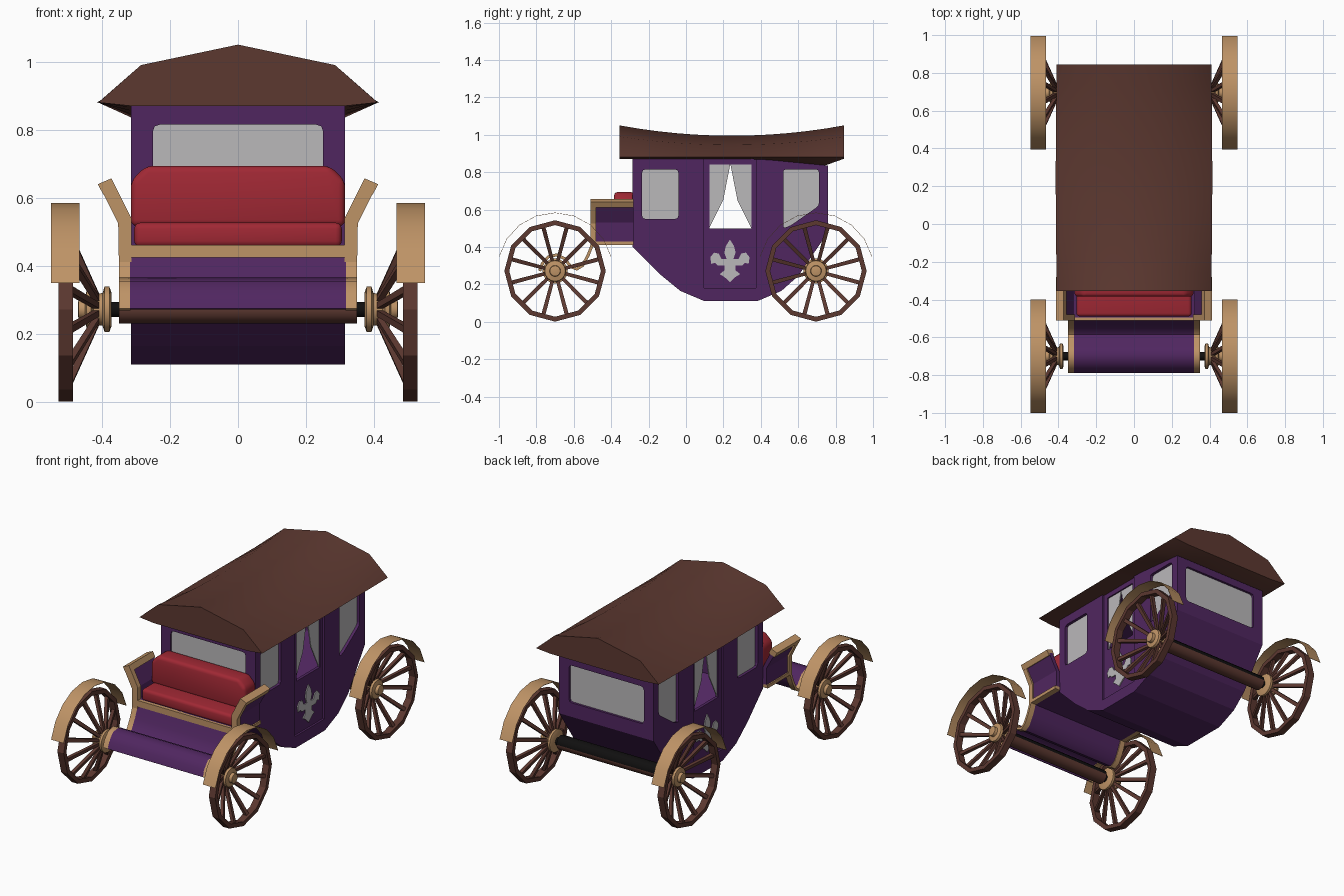
import bpy, bmesh, math
from mathutils import Vector

if "Cube" in bpy.data.objects:
    bpy.data.objects.remove(bpy.data.objects["Cube"])


def material(name, r, g, b):
    m = bpy.data.materials.new(name)
    lin = [((c / 255 + 0.055) / 1.055) ** 2.4 if c > 10 else c / 255 / 12.92 for c in (r, g, b)]
    m.diffuse_color = (*lin, 1)
    m.use_nodes = True
    m.node_tree.nodes["Principled BSDF"].inputs["Base Color"].default_value = m.diffuse_color
    return m


PURPLE = material("purple paint", 80, 38, 96)
BROWN = material("dark brown wood", 92, 56, 48)
TAN = material("tan wood", 190, 147, 102)
RED = material("red cushion", 160, 40, 52)
GREY = material("pale grey glass", 186, 184, 186)
BLACK = material("black iron", 16, 15, 15)


def finish(bm, name, mat, smooth=False):
    bmesh.ops.recalc_face_normals(bm, faces=bm.faces[:])
    me = bpy.data.meshes.new(name)
    bm.to_mesh(me)
    bm.free()
    ob = bpy.data.objects.new(name, me)
    bpy.context.collection.objects.link(ob)
    me.materials.append(mat)
    if smooth:
        bpy.ops.object.select_all(action='DESELECT')
        ob.select_set(True)
        bpy.context.view_layer.objects.active = ob
        bpy.ops.object.shade_smooth_by_angle(angle=math.radians(40))
    return ob


def loft(bm, rings, wrap=False):
    """Skin closed rings of points; wrap joins the last ring to the first."""
    vs = [[bm.verts.new(p) for p in r] for r in rings]
    n, k = len(vs[0]), len(vs)
    for i in range(k if wrap else k - 1):
        a, b = vs[i], vs[(i + 1) % k]
        for j in range(n):
            bm.faces.new((a[j], a[(j + 1) % n], b[(j + 1) % n], b[j]))
    if not wrap:
        bm.faces.new(vs[0])
        bm.faces.new(vs[-1])


def prism(name, pts, axis, a, b, mat):
    """Extrude a profile along x (points y,z) or y (points x,z)."""
    bm = bmesh.new()
    put = (lambda p, t: (t, p[0], p[1])) if axis == 'x' else (lambda p, t: (p[0], t, p[1]))
    loft(bm, [[put(p, t) for p in pts] for t in (a, b)])
    return finish(bm, name, mat)


def rect(a0, a1, b0, b1):
    return [(a0, b0), (a1, b0), (a1, b1), (a0, b1)]


def rounded(pts, r=0.02):
    out = []
    for i, p in enumerate(pts):
        p, q, s = Vector(p), Vector(pts[i - 1]), Vector(pts[(i + 1) % len(pts)])
        u, v = (q - p).normalized() * r, (s - p).normalized() * r
        out += [p + u, p + (u + v) * 0.25, p + v]
    return [tuple(p) for p in out]


def band(name, path, x0, x1, t, mat, smooth=False):
    """Thin strip following a y,z path."""
    bm, rings = bmesh.new(), []
    for i, p in enumerate(path):
        a, b = path[max(i - 1, 0)], path[min(i + 1, len(path) - 1)]
        d = Vector((b[0] - a[0], b[1] - a[1])).normalized() * t
        q = (p[0] - d.y, p[1] + d.x)
        rings.append([(x0, *p), (x1, *p), (x1, *q), (x0, *q)])
    loft(bm, rings)
    return finish(bm, name, mat, smooth)


def circle(x, r, y, z, n=12):
    return [(x, y + r * math.cos(2 * math.pi * i / n), z + r * math.sin(2 * math.pi * i / n)) for i in range(n)]


# Hollow coach body with window openings and recessed doors
body_pts = [(-0.285, 0.88), (-0.285, 0.40), (-0.14, 0.255), (-0.03, 0.165), (0.10, 0.11), (0.38, 0.11),
            (0.51, 0.165), (0.60, 0.245), (0.76, 0.48), (0.76, 0.835), (0.40, 0.88)]
inner = [(0.2375 + (y - 0.2375) * 0.94, 0.5 + (z - 0.5) * 0.93) for y, z in body_pts]
body = prism("coach_body", body_pts, 'x', -0.315, 0.315, PURPLE)
front_win = rounded(rect(-0.235, -0.04, 0.55, 0.815))
rear_win = rounded([(0.52, 0.50), (0.56, 0.515), (0.71, 0.62), (0.71, 0.815), (0.52, 0.815)], 0.015)
end_win = rounded(rect(-0.25, 0.25, 0.57, 0.815))
back_win = rounded(rect(-0.25, 0.25, 0.565, 0.79))
door = rect(0.095, 0.375, 0.18, 0.872)
cuts = [(inner, 'x', -0.285, 0.285), (door, 'x', 0.303, 0.4), (door, 'x', -0.4, -0.303),
        (front_win, 'x', -0.5, 0.5), (rear_win, 'x', -0.5, 0.5), (rect(0.125, 0.35, 0.50, 0.84), 'x', -0.5, 0.5),
        (end_win, 'y', -0.4, -0.1), (back_win, 'y', 0.6, 0.9)]
cutters = []
for pts, axis, a, b in cuts:
    c = prism("cutter", pts, axis, a, b, PURPLE)
    c.hide_render = True
    m = body.modifiers.new("cut", 'BOOLEAN')
    m.operation, m.object, m.solver = 'DIFFERENCE', c, 'EXACT'
    cutters.append(c)
bpy.context.view_layer.update()
body.data = bpy.data.meshes.new_from_object(body.evaluated_get(bpy.context.evaluated_depsgraph_get()))
body.modifiers.clear()
for c in cutters:
    bpy.data.objects.remove(c)

# Front and back window panes
prism("front_window", rect(-0.26, 0.26, 0.56, 0.825), 'y', -0.276, -0.268, GREY)
prism("back_window", rect(-0.26, 0.26, 0.555, 0.80), 'y', 0.738, 0.746, GREY)

# Side panes, curtains and door ornaments
half = [(0, 0.44), (0.022, 0.405), (0.03, 0.37), (0.018, 0.335), (0.045, 0.335), (0.06, 0.365), (0.085, 0.37),
        (0.105, 0.345), (0.10, 0.31), (0.08, 0.315), (0.065, 0.30), (0.03, 0.30), (0.03, 0.275), (0.055, 0.255),
        (0.03, 0.24), (0, 0.212)]
ornament = [(0.235 + y, z) for y, z in half] + [(0.235 - y, z) for y, z in half[-2:0:-1]]
for s, side in ((1, "right"), (-1, "left")):
    prism(side + "_front_pane", front_win, 'x', s * 0.290, s * 0.298, GREY)
    prism(side + "_rear_pane", rear_win, 'x', s * 0.290, s * 0.298, GREY)
    for k in (-1, 1):
        curtain = [(0, 0.845), (0.038, 0.65), (0.113, 0.50), (0.118, 0.50), (0.118, 0.845)]
        prism(side + "_curtain", [(0.237 + k * y, z) for y, z in curtain], 'x', s * 0.289, s * 0.295, GREY)
    prism(side + "_door_ornament", ornament, 'x', s * 0.302, s * 0.309, GREY)

# Sagging roof
bm, rings = bmesh.new(), []
for i in range(13):
    y = -0.355 + 0.1 * i
    sag = 0.055 * (1 - ((y - 0.245) / 0.6) ** 2)
    low = 0.87 if y < 0.4 else 0.87 - 0.035 * min((y - 0.4) / 0.36, 1)
    if i == 12:
        low = 0.872
    ex = 0.41 + 0.005 * (1 - abs(y - 0.245) / 0.6)
    rings.append([(x, y, z) for x, z in ((-ex, 0.88), (-0.285, 0.99 - sag * 0.8), (0, 1.05 - sag),
                                         (0.285, 0.99 - sag * 0.8), (ex, 0.88), (0.315, low), (-0.315, low))])
loft(bm, rings)
finish(bm, "roof", BROWN, True)

# Driver's bench: base, front rail, flared sides with tan frames
prism("bench_base", rect(-0.32, 0.32, 0.41, 0.462), 'y', -0.495, -0.28, PURPLE)
prism("bench_front_rail", rect(-0.35, 0.35, 0.425, 0.462), 'y', -0.51, -0.49, TAN)
for s, side in ((1, "right"), (-1, "left")):
    def strip(name, prof, a, b, mat):
        prism(side + name, [(s * x, z) for x, z in prof], 'y', a, b, mat)
    strip("_bench_panel", [(0.32, 0.42), (0.342, 0.42), (0.342, 0.53), (0.395, 0.625), (0.37, 0.635), (0.32, 0.535)],
          -0.49, -0.28, PURPLE)
    strip("_bench_front_frame", [(0.313, 0.41), (0.35, 0.41), (0.352, 0.525), (0.41, 0.64), (0.372, 0.657),
                                 (0.313, 0.54)], -0.51, -0.48, TAN)
    strip("_bench_arm", [(0.357, 0.625), (0.396, 0.61), (0.412, 0.64), (0.372, 0.657)], -0.51, -0.28, TAN)
    strip("_bench_bottom_frame", rect(0.315, 0.35, 0.41, 0.43), -0.50, -0.28, TAN)


# Padded cushions
def cushion(name, prof, y0, y1, r):
    bm = bmesh.new()
    loft(bm, [[(x, y, z) for x, z in prof] for y in (y0, y1)])
    bmesh.ops.bevel(bm, geom=bm.edges[:], offset=r, segments=3, profile=0.5, affect='EDGES')
    finish(bm, name, RED, True)


cushion("seat_cushion", rect(-0.305, 0.305, 0.455, 0.527), -0.49, -0.28, 0.018)
cushion("back_cushion", [(-0.315, 0.515), (0.315, 0.515), (0.315, 0.65), (0.27, 0.694), (-0.27, 0.694),
                         (-0.315, 0.65)], -0.385, -0.275, 0.02)

# Curled footboard with tan edging
foot = [(-0.505, 0.425), (-0.53, 0.36), (-0.56, 0.305), (-0.585, 0.29), (-0.61, 0.30), (-0.645, 0.345),
        (-0.69, 0.366), (-0.74, 0.355), (-0.775, 0.315), (-0.79, 0.275)]
band("footboard", foot, -0.318, 0.318, 0.010, PURPLE, True)
for s in (1, -1):
    band("footboard_edge", foot, s * 0.316, s * 0.35, 0.016, TAN, True)

# Axles, wheels and mudguards
CZ, R = 0.272, 0.271
for cy, end in ((-0.70, "front"), (0.695, "rear")):
    bm = bmesh.new()
    loft(bm, [circle(x, 0.042, cy, CZ) for x in (-0.35, 0.35)])
    beam = finish(bm, end + "_axle_beam", BROWN, True)
    beam.data.materials.append(BLACK)
    for f in beam.data.polygons:
        f.material_index = int(f.normal.z > 0.1)
    bm = bmesh.new()
    loft(bm, [circle(x, 0.022, cy, CZ) for x in (-0.40, 0.40)])
    finish(bm, end + "_axle_rod", BLACK, True)
    for s, side in ((1, "right"), (-1, "left")):
        tag = end + "_" + side
        bm = bmesh.new()
        prof = [(0.485, R), (0.527, R), (0.527, R - 0.026), (0.485, R - 0.026)]
        loft(bm, [circle(s * x, r, cy, CZ) for x, r in prof], True)
        finish(bm, tag + "_rim", BROWN)
        bm = bmesh.new()
        for i in range(12):
            a = math.radians(15 + 30 * i)
            d, t = Vector((0, math.cos(a), math.sin(a))), Vector((0, -math.sin(a), math.cos(a)))
            o = Vector((0, cy, CZ))
            rings = []
            for x, r, w in ((0.41, 0.03, 0.009), (0.506, 0.245, 0.011)):
                c, u = o + d * r + Vector((s * x, 0, 0)), Vector((w, 0, 0))
                rings.append([c - t * w - u, c + t * w - u, c + t * w + u, c - t * w + u])
            loft(bm, rings)
        finish(bm, tag + "_spokes", BROWN)
        bm = bmesh.new()
        prof = [(0.372, 0.05), (0.378, 0.067), (0.392, 0.067), (0.398, 0.048), (0.425, 0.045), (0.432, 0.058),
                (0.445, 0.055), (0.45, 0.03), (0.468, 0.028), (0.47, 0.02)]
        loft(bm, [circle(s * x, r, cy, CZ, 16) for x, r in prof])
        finish(bm, tag + "_hub", TAN, True)
        arc = [(cy + 0.309 * math.cos(a), 0.275 + 0.309 * math.sin(a))
               for a in (math.radians(14 + 152 * i / 8) for i in range(9))]
        band(tag + "_mudguard", arc, s * 0.465, s * 0.549, 0.002, TAN, True)
